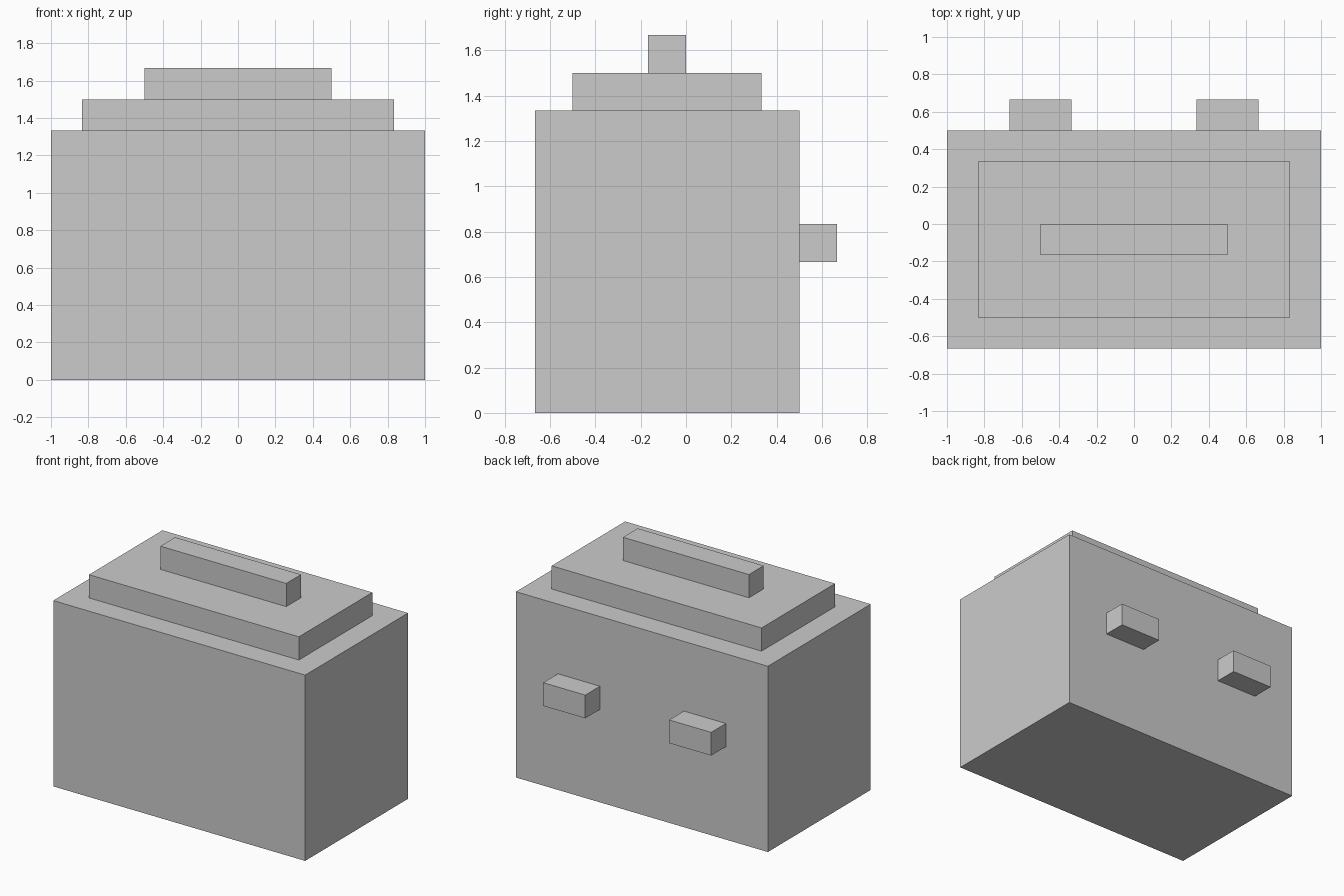
import bpy

if "Cube" in bpy.data.objects:
    bpy.data.objects.remove(bpy.data.objects["Cube"])

U = 1 / 6  # the model sits on a grid of sixths


def box(name, x, y, z):
    """Box spanning the given (min, max) ranges, in grid units."""
    spans = (x, y, z)
    centre = [(a + b) / 2 * U for a, b in spans]
    size = [(b - a) * U for a, b in spans]
    bpy.ops.mesh.primitive_cube_add(size=1, location=centre)
    obj = bpy.context.object
    obj.name = name
    obj.scale = size
    bpy.ops.object.transform_apply(location=False, rotation=False, scale=True)
    return obj


# Main body, stepped lid and top handle
box("body", (-6, 6), (-4, 3), (0, 8))
box("lid", (-5, 5), (-3, 2), (8, 9))
box("handle", (-3, 3), (-1, 0), (9, 10))

# Pair of pegs on the back
for side, x in (("left", (-4, -2)), ("right", (2, 4))):
    box(f"back_peg_{side}", x, (3, 4), (4, 5))
